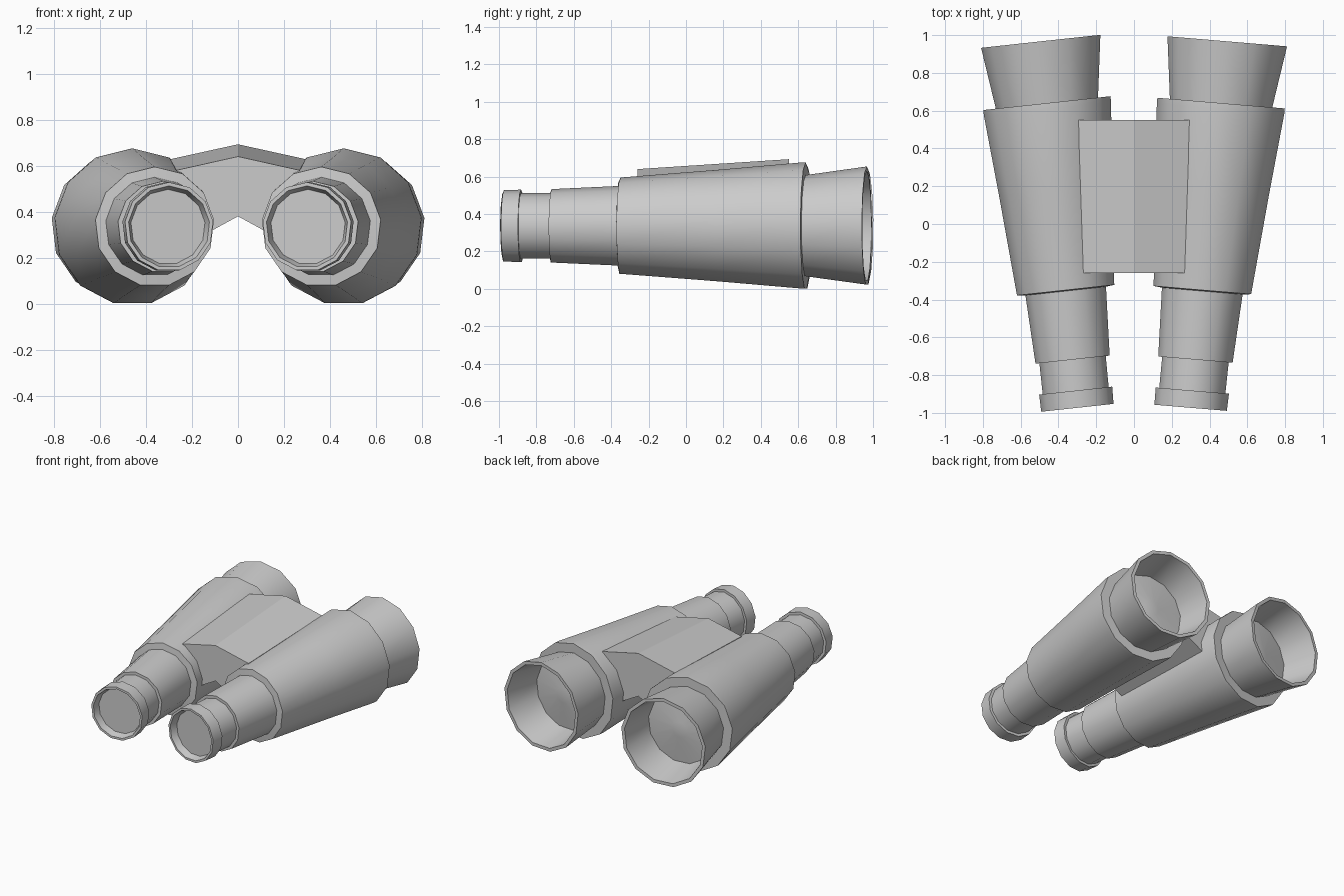
import bpy, bmesh, math

if "Cube" in bpy.data.objects:
    bpy.data.objects.remove(bpy.data.objects["Cube"])

SIDES = 13
AXIS_Z = 0.334

# Barrel profile (position along axis, radius), from eyepiece glass to front lens
PROFILE = [
    (-0.925, 0.0), (-0.925, 0.163), (-0.973, 0.178),      # eyepiece recess
    (-0.973, 0.194), (-0.882, 0.196), (-0.882, 0.177),    # eyecup ring
    (-0.718, 0.178), (-0.718, 0.199),                     # narrow neck
    (-0.355, 0.216), (-0.350, 0.261),                     # stepped tube
    (0.18, 0.303), (0.610, 0.341), (0.640, 0.341),        # main body
    (0.640, 0.274), (0.967, 0.320),                       # objective hood
    (0.967, 0.296), (0.720, 0.252),                       # hood inside
    (0.745, 0.055), (0.750, 0.0),                         # bulging lens
]


def finish(bm, name, smooth):
    bmesh.ops.recalc_face_normals(bm, faces=bm.faces)
    me = bpy.data.meshes.new(name)
    bm.to_mesh(me)
    bm.free()
    ob = bpy.data.objects.new(name, me)
    bpy.context.collection.objects.link(ob)
    if smooth:
        bpy.ops.object.select_all(action='DESELECT')
        ob.select_set(True)
        bpy.context.view_layer.objects.active = ob
        bpy.ops.object.shade_smooth_by_angle(angle=math.radians(32))
    return ob


def barrel(name, side, ring_tilt):
    """Turned 13-sided barrel splaying outwards; rings tilt with the axis."""
    bm = bmesh.new()
    ca, sa = math.cos(ring_tilt), math.sin(ring_tilt)
    rings = []
    for y, r in PROFILE:
        cx = side * (0.397 + 0.1 * y)
        ring = []
        for i in range(SIDES if r > 0 else 1):
            a = math.pi / 2 + 2 * math.pi * i / SIDES
            u = r * math.cos(a)
            ring.append(bm.verts.new((cx + u * ca, y - side * u * sa,
                                      AXIS_Z + r * math.sin(a))))
        rings.append(ring)
    for a, b in zip(rings, rings[1:]):
        for i in range(SIDES):
            j = (i + 1) % SIDES
            if len(a) == 1:
                bm.faces.new((a[0], b[i], b[j]))
            elif len(b) == 1:
                bm.faces.new((a[i], b[0], a[j]))
            else:
                bm.faces.new((a[i], b[i], b[j], a[j]))
    return finish(bm, name, True)


barrel("left_barrel", -1, math.radians(6.2))
barrel("right_barrel", 1, math.radians(4.8))

# Bridge: roof-shaped block between the barrels, sloping up to the back
bm = bmesh.new()
ends = []
for y, w, ridge, eave in ((-0.26, 0.268, 0.64, 0.58), (0.55, 0.295, 0.693, 0.628)):
    section = [(0, ridge), (w, eave), (0.21, 0.265), (0, 0.38),
               (-0.21, 0.265), (-w, eave)]
    ends.append([bm.verts.new((x, y, z)) for x, z in section])
f, b = ends
for i in range(6):
    j = (i + 1) % 6
    bm.faces.new((f[i], f[j], b[j], b[i]))
for e in ends:                       # end caps, split at the ridge
    bm.faces.new(e[0:4])
    bm.faces.new((e[3], e[4], e[5], e[0]))
finish(bm, "bridge", False)
